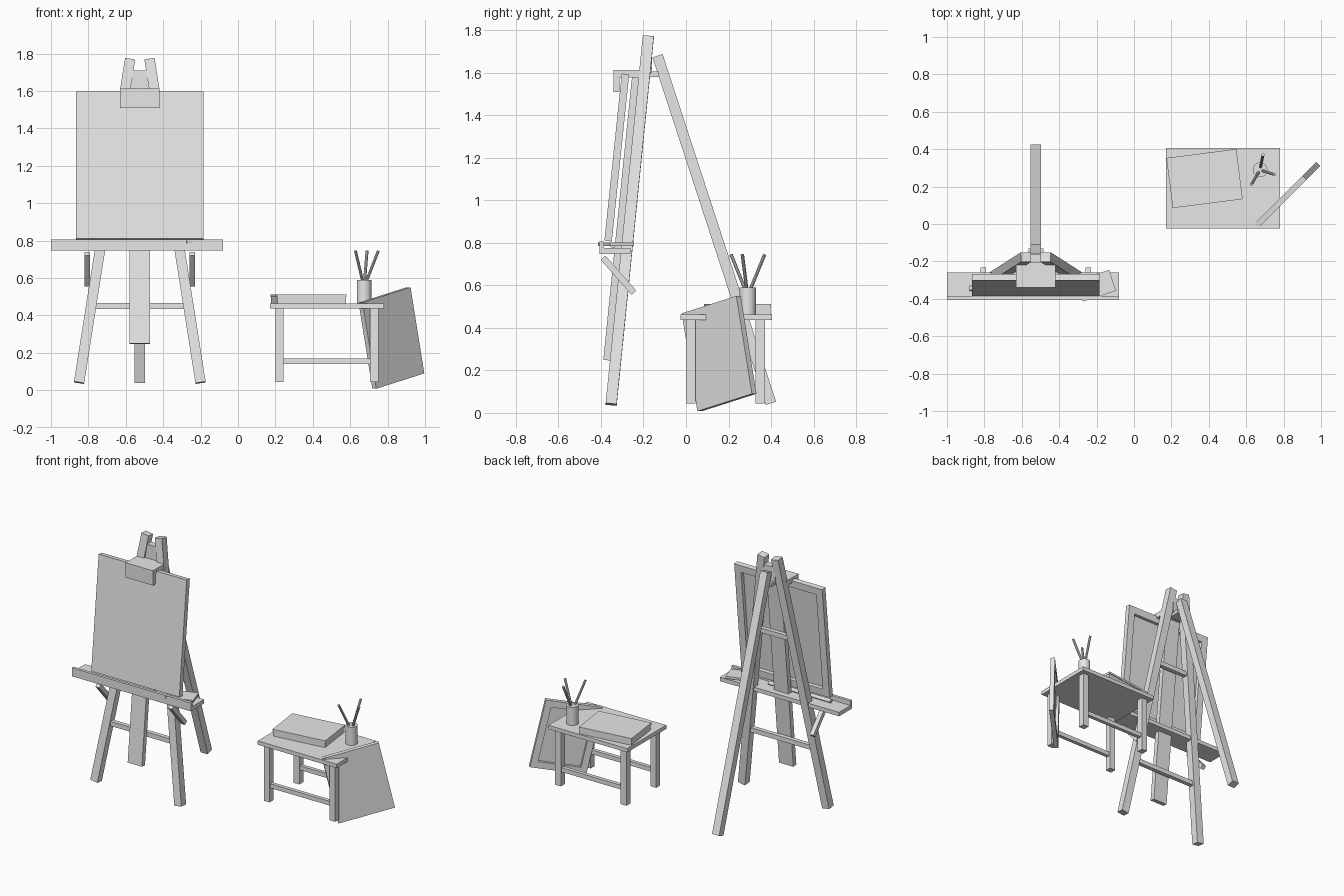
import bpy
from math import radians
from mathutils import Matrix, Vector

cube = bpy.data.objects.get("Cube")
if cube:
    bpy.data.objects.remove(cube, do_unlink=True)

grey = bpy.data.materials.new("plain_grey")
grey.use_nodes = True
grey.diffuse_color = (0.8, 0.8, 0.8, 1)
grey.node_tree.nodes["Principled BSDF"].inputs["Base Color"].default_value = (0.8, 0.8, 0.8, 1)


def finish(name):
    ob = bpy.context.object
    ob.name = name
    ob.data.materials.append(grey)
    return ob


def frame(x, y, z, origin):
    """Matrix from three axes and an origin."""
    m = Matrix((x, y, z)).transposed().to_4x4()
    m.translation = origin
    return m


def block(name, size, matrix):
    bpy.ops.mesh.primitive_cube_add(size=1)
    ob = finish(name)
    ob.data.transform(Matrix.Diagonal((*size, 1)))
    ob.matrix_world = matrix
    return ob


def box(name, lo, hi):
    lo, hi = Vector(lo), Vector(hi)
    return block(name, hi - lo, Matrix.Translation((lo + hi) / 2))


def beam(name, a, b, width, depth):
    """Rectangular bar from a to b, its depth lying towards y."""
    a, b = Vector(a), Vector(b)
    z = (b - a).normalized()
    x = Vector((0, 1, 0)).cross(z).normalized()
    return block(name, (width, depth, (b - a).length), frame(x, z.cross(x), z, (a + b) / 2))


def rod(name, a, b, radius, sides=16):
    a, b = Vector(a), Vector(b)
    bpy.ops.mesh.primitive_cylinder_add(vertices=sides, radius=radius, depth=(b - a).length)
    ob = finish(name)
    bpy.ops.object.shade_smooth_by_angle()
    turn = (b - a).to_track_quat('Z', 'Y').to_matrix().to_4x4()
    ob.matrix_world = Matrix.Translation((a + b) / 2) @ turn
    return ob


def stretched_canvas(name, centre, u, v, w, h, thick, bar=0.05):
    """Thin sheet with four stretcher bars behind; centre is on the painted face."""
    u, v = Vector(u).normalized(), Vector(v).normalized()
    m = frame(u, v, u.cross(v), Vector(centre))
    sheet = 0.01
    deep = thick - sheet
    block(name + "_sheet", (w, h, sheet), m @ Matrix.Translation((0, 0, -sheet / 2)))
    back = -sheet - deep / 2
    for s, side in ((-1, "right"), (1, "left")):
        block(f"{name}_{side}_bar", (bar, h, deep),
              m @ Matrix.Translation((s * (w - bar) / 2, 0, back)))
    for s, side in ((-1, "bottom"), (1, "top")):
        block(f"{name}_{side}_bar", (w - 2 * bar, bar, deep),
              m @ Matrix.Translation((0, s * (h - bar) / 2, back)))


# Easel legs, braces and rungs
CX = -0.525


def leg_point(z, s):
    """Centre of a front leg at height z."""
    t = (z - 0.04) / 1.73
    return Vector((CX + s * (0.325 - 0.273 * t), -0.352 + 0.175 * t, z))


for s, side in ((-1, "right"), (1, "left")):
    beam(f"easel_{side}_leg", leg_point(0.04, s), leg_point(1.77, s), 0.055, 0.052)
    x = CX + s * 0.28
    beam(f"tray_{side}_brace", (x, -0.39, 0.73), (x, -0.245, 0.565), 0.03, 0.03)
for z, name in ((0.45, "lower_rung"), (1.21, "upper_rung")):
    beam(name, leg_point(z, -1), leg_point(z, 1), 0.032, 0.03)
beam("easel_rear_leg", (CX, 0.4, 0.045), (CX, -0.134, 1.68), 0.055, 0.05)
box("hinge_block", (CX - 0.05, -0.205, 1.6), (CX + 0.05, -0.16, 1.71))
beam("mast", (CX, -0.372, 0.248), (CX, -0.236, 1.59), 0.11, 0.034)

# Top clamp
box("clamp_plate", (CX - 0.106, -0.34, 1.577), (CX + 0.106, -0.205, 1.613))
box("clamp_lip", (CX - 0.106, -0.34, 1.51), (CX + 0.106, -0.313, 1.577))
box("clamp_arm", (CX - 0.04, -0.205, 1.58), (CX + 0.04, -0.13, 1.607))

# Tray and the things lying on it
box("tray", (-1.0, -0.406, 0.747), (-0.08, -0.26, 0.775))
box("tray_lip", (-1.0, -0.406, 0.775), (-0.08, -0.386, 0.806))
block("palette", (0.186, 0.118, 0.016),
      Matrix.Translation((-0.203, -0.33, 0.793)) @ Matrix.Rotation(radians(18), 4, 'Z'))
rod("tray_brush", (-0.88, -0.345, 0.789), (-0.4, -0.345, 0.789), 0.013)

stretched_canvas("easel_canvas", (CX, -0.343, 1.203), (1, 0, 0), (0, 0.104, 1),
                 0.68, 0.79, 0.035)

# Side table
box("table_top", (0.17, -0.025, 0.436), (0.78, 0.405, 0.463))
for y, row in ((0.022, "front"), (0.35, "back")):
    for x, side in ((0.222, "right"), (0.728, "left")):
        box(f"table_{row}_{side}_leg", (x - 0.022, y - 0.022, 0.043), (x + 0.022, y + 0.022, 0.436))
    box(f"table_{row}_stretcher", (0.24, y - 0.013, 0.14), (0.71, y + 0.013, 0.17))

# Box with a lid on the table
turn = Matrix.Rotation(radians(7.3), 4, 'Z')
block("paint_box", (0.37, 0.263, 0.034), Matrix.Translation((0.377, 0.243, 0.48)) @ turn)
block("paint_box_lid", (0.377, 0.27, 0.015), Matrix.Translation((0.377, 0.243, 0.5045)) @ turn)

# Brush pot
rod("brush_pot", (0.674, 0.29, 0.463), (0.674, 0.29, 0.59), 0.039, 24)
for i, (x, y) in enumerate(((0.69, 0.37), (0.628, 0.212), (0.75, 0.265))):
    rod(f"pot_brush_{i + 1}", (0.674, 0.29, 0.55), (x, y, 0.745), 0.008, 10)

# Canvas leaning on the table edge
stretched_canvas("leaning_canvas", (0.831, 0.145, 0.279), (0.257, 0.257, 0.082),
                 (-0.158, -0.158, 0.99), 0.372, 0.472, 0.03, 0.045)
